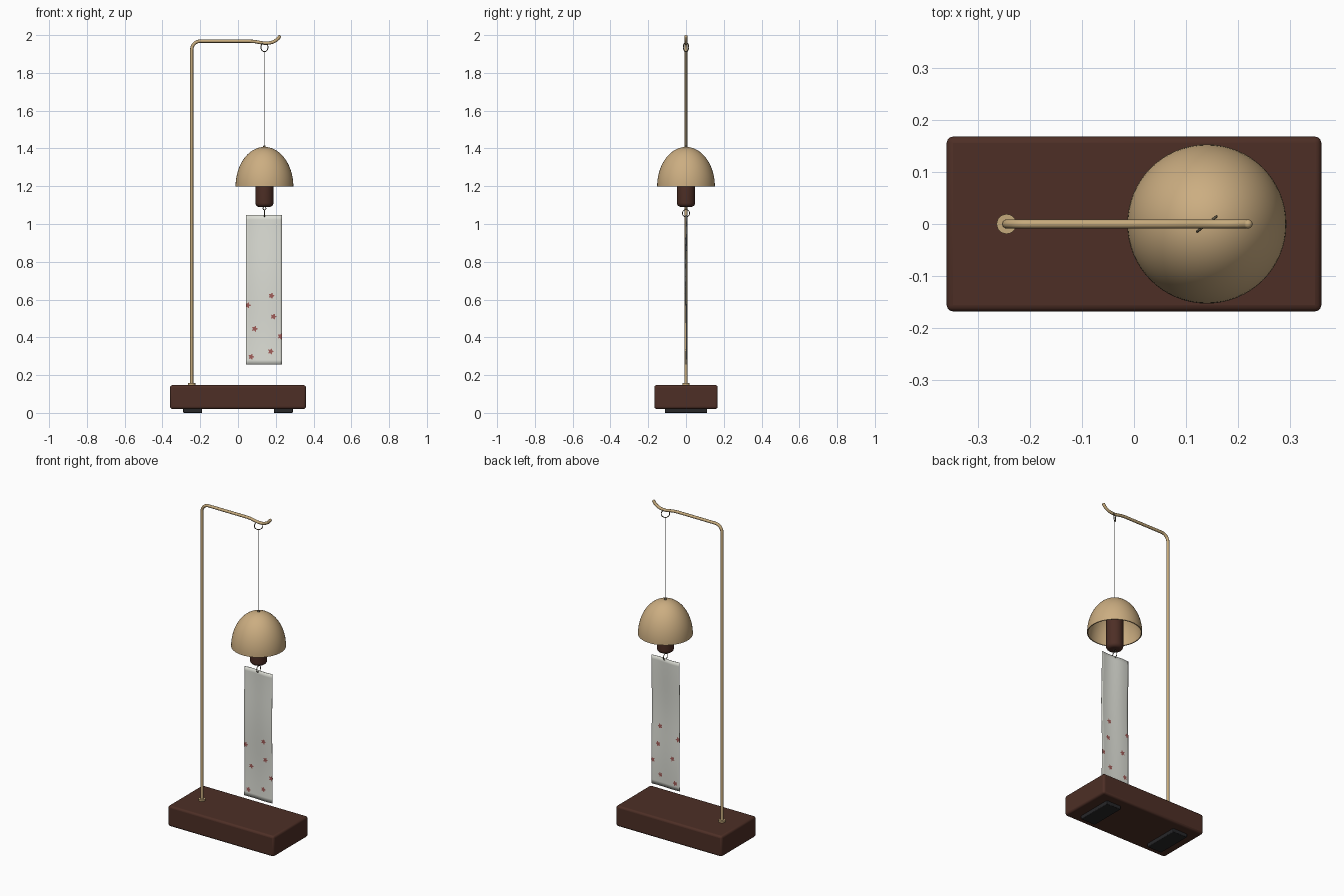
import bpy, bmesh, math
from mathutils import Vector

if "Cube" in bpy.data.objects:
    bpy.data.objects.remove(bpy.data.objects["Cube"])

CX = 0.14  # hanging axis


def material(name, rgb):
    m = bpy.data.materials.new(name)
    m.diffuse_color = (*rgb, 1)
    m.use_nodes = True
    m.node_tree.nodes["Principled BSDF"].inputs["Base Color"].default_value = m.diffuse_color
    return m


WOOD = material("dark wood", (0.075, 0.028, 0.019))
BRASS = material("brass", (0.56, 0.40, 0.20))
TAN = material("tan glaze", (0.60, 0.42, 0.22))
RUBBER = material("black rubber", (0.02, 0.02, 0.022))
STEEL = material("dark wire", (0.16, 0.13, 0.08))
STRING = material("grey string", (0.35, 0.35, 0.33))
PAPER = material("off white paper", (0.72, 0.73, 0.67))
PETAL = material("dusty red", (0.36, 0.11, 0.10))


def smooth(o, angle=40):
    bpy.ops.object.select_all(action='DESELECT')
    o.select_set(True)
    bpy.context.view_layer.objects.active = o
    bpy.ops.object.shade_smooth_by_angle(angle=math.radians(angle))


def finish(name, mat):
    o = bpy.context.object
    o.name = name
    o.data.materials.append(mat)
    return o


def mesh_object(name, bm, mat):
    me = bpy.data.meshes.new(name)
    bm.to_mesh(me)
    bm.free()
    o = bpy.data.objects.new(name, me)
    bpy.context.collection.objects.link(o)
    me.materials.append(mat)
    return o


def box(name, loc, size, bevel, mat):
    bpy.ops.mesh.primitive_cube_add(size=1, location=loc)
    o = finish(name, mat)
    o.scale = size
    bpy.ops.object.transform_apply(location=False, rotation=False, scale=True)
    b = o.modifiers.new("bevel", 'BEVEL')
    b.width, b.segments = bevel, 3
    smooth(o)
    return o


def rod(name, x, z0, z1, r, mat, sides=16):
    bpy.ops.mesh.primitive_cylinder_add(vertices=sides, radius=r, depth=z1 - z0,
                                        location=(x, 0, (z0 + z1) / 2))
    o = finish(name, mat)
    smooth(o)
    return o


def ring(name, z, r, wire, turn):
    bpy.ops.mesh.primitive_torus_add(major_radius=r, minor_radius=wire, major_segments=32,
                                     minor_segments=8, location=(CX, 0, z),
                                     rotation=(math.pi / 2, 0, turn))
    smooth(finish(name, STEEL), 60)


def lathe(name, profile, mat, steps=64):
    """Spin (radius, z) points round the hanging axis."""
    bm = bmesh.new()
    vs = [bm.verts.new((CX + r, 0, z)) for r, z in profile]
    es = [bm.edges.new(p) for p in zip(vs, vs[1:])]
    bmesh.ops.spin(bm, geom=vs + es, cent=(CX, 0, 0), axis=(0, 0, 1),
                   angle=math.tau, steps=steps)
    bmesh.ops.remove_doubles(bm, verts=bm.verts, dist=1e-5)
    bmesh.ops.recalc_face_normals(bm, faces=bm.faces)
    o = mesh_object(name, bm, mat)
    smooth(o)
    return o


# Wooden base with two rubber feet
box("base", (0, 0, 0.084), (0.72, 0.336, 0.126), 0.012, WOOD)
for side, x in (("left", -0.24), ("right", 0.24)):
    box("foot_" + side, (x, 0, 0.0125), (0.10, 0.224, 0.025), 0.004, RUBBER)

# Bent brass stand with an upturned hook
PX, R = -0.245, 0.045
path = [(PX, 0.14)]
path += [(PX + R - R * math.cos(a), 1.923 + R * math.sin(a))
         for a in (math.pi / 2 * i / 8 for i in range(9))]
path += [(0.06, 1.968), (0.09, 1.966), (0.115, 1.961), (0.14, 1.957), (0.165, 1.958),
         (0.185, 1.963), (0.203, 1.973), (0.213, 1.982), (0.219, 1.991)]
cu = bpy.data.curves.new("stand", 'CURVE')
cu.dimensions = '3D'
cu.bevel_depth, cu.bevel_resolution, cu.use_fill_caps = 0.0087, 3, True
sp = cu.splines.new('POLY')
sp.points.add(len(path) - 1)
for p, (x, z) in zip(sp.points, path):
    p.co = (x, 0, z, 1)
cu.materials.append(BRASS)
bpy.context.collection.objects.link(bpy.data.objects.new("stand", cu))
bpy.ops.mesh.primitive_uv_sphere_add(segments=16, ring_count=8, radius=0.0088,
                                     location=(0.219, 0, 1.991))
smooth(finish("stand_tip", BRASS), 60)
rod("stand_collar", PX, 0.145, 0.157, 0.019, BRASS, 24)

# Hanging ring and string
ring("hanging_ring", 1.936, 0.0235, 0.0025, math.radians(38))
rod("string", CX, 1.30, 1.913, 0.0016, STRING, 8)
bpy.ops.mesh.primitive_uv_sphere_add(segments=12, ring_count=8, radius=0.007,
                                     location=(CX, 0, 1.41))
smooth(finish("string_knot", STEEL), 60)

# Hollow bell
Z0, T = 1.198, 0.006
arc = [math.pi / 2 * i / 20 for i in range(21)]
outer = [(0.153 * math.cos(a), Z0 + 0.21 * math.sin(a)) for a in arc]
inner = [((0.153 - T) * math.cos(a), Z0 + (0.21 - T) * math.sin(a)) for a in arc]
lathe("bell", inner[::-1] + outer, TAN)

# Wooden clapper with rounded ends
C, B = 0.048, 0.022
turn = [math.pi / 2 * i / 6 for i in range(7)]
low = [(C - B + B * math.sin(a), 1.09 + B - B * math.cos(a)) for a in turn]
high = [(C - B + B * math.cos(a), 1.30 - B + B * math.sin(a)) for a in turn]
lathe("clapper", [(0, 1.09)] + low + high + [(0, 1.30)], WOOD, 32)

# Links between clapper and paper strip
ring("clapper_eye", 1.083, 0.008, 0.002, 0)
ring("strip_ring", 1.057, 0.019, 0.002, math.pi / 2)

# Gently curled paper strip
X0, X1, S0, S1 = 0.043, 0.233, 0.255, 1.047


def curl(x, z):
    u, v = (x - X0) / (X1 - X0), (z - S0) / (S1 - S0)
    return 0.004 * math.sin(math.tau * u) * (0.4 + 0.6 * v) + 0.003 * math.sin(2.5 * math.pi * v)


bm = bmesh.new()
NX, NZ = 16, 32
grid = []
for j in range(NZ + 1):
    z = S0 + (S1 - S0) * j / NZ
    xs = [X0 + (X1 - X0) * i / NX for i in range(NX + 1)]
    grid.append([bm.verts.new((x, curl(x, z), z)) for x in xs])
for a, b in zip(grid, grid[1:]):
    for i in range(NX):
        bm.faces.new((a[i], a[i + 1], b[i + 1], b[i]))
strip = mesh_object("paper_strip", bm, PAPER)
sol = strip.modifiers.new("thickness", 'SOLIDIFY')
sol.thickness, sol.offset = 0.003, 0
smooth(strip)

# Five-petal blossoms on both faces of the strip
bm = bmesh.new()
spots = [(0.052, 0.57), (0.177, 0.62), (0.188, 0.51), (0.088, 0.445),
         (0.225, 0.405), (0.173, 0.325), (0.07, 0.297)]
for k, (fx, fz) in enumerate(spots):
    for s in (-1, 1):
        ringv = []
        for i in range(20):
            a = math.tau * i / 20 + k * 0.7
            r = 0.0125 + 0.004 * math.cos(5 * a)
            x = min(max(fx + r * math.cos(a), X0), X1)
            z = fz + r * math.sin(a)
            ringv.append(bm.verts.new((x, curl(x, z) + s * 0.0022, z)))
        mid = bm.verts.new((fx, curl(fx, fz) + s * 0.0022, fz))
        for i in range(20):
            tri = (mid, ringv[i], ringv[(i + 1) % 20])
            bm.faces.new(tri if s < 0 else tri[::-1])
mesh_object("blossoms", bm, PETAL)
